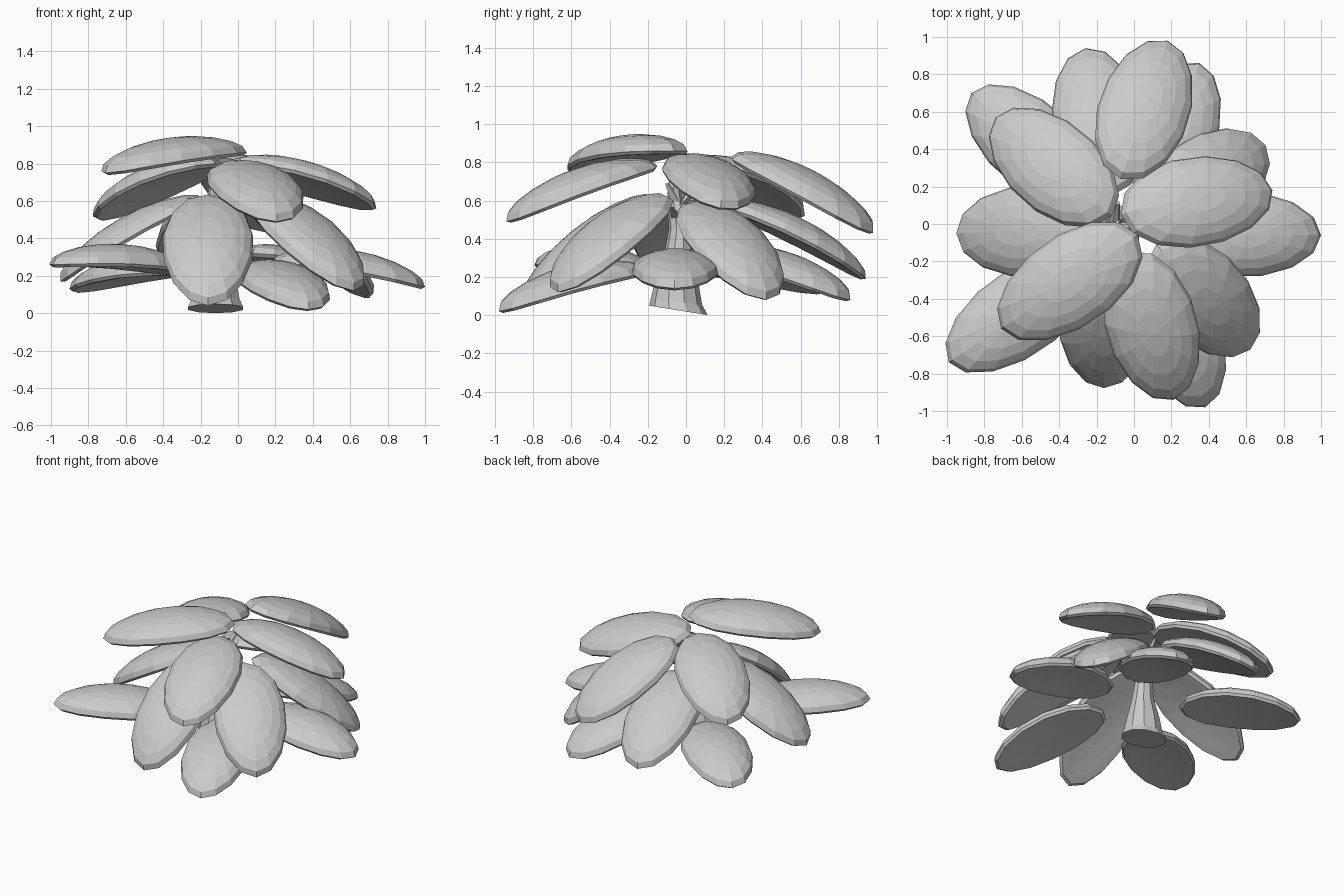
import bpy, bmesh
from mathutils import Vector, Matrix

if "Cube" in bpy.data.objects:
    bpy.data.objects.remove(bpy.data.objects["Cube"])


def finish(bm, name):
    bmesh.ops.recalc_face_normals(bm, faces=bm.faces)
    me = bpy.data.meshes.new(name)
    bm.to_mesh(me)
    bm.free()
    ob = bpy.data.objects.new(name, me)
    bpy.context.collection.objects.link(ob)
    return ob


def leaf(name, base, tip, half_w=0.245, arch=0.05, roll=0.0):
    """Plump oval leaf: domed top, blunt rim, nearly flat underside, arched from base to tip."""
    base, tip = Vector(base), Vector(tip)
    along = (tip - base).normalized()
    side = along.cross(Vector((0, 0, 1))).normalized()
    side = Matrix.Rotation(roll, 3, along) @ side
    up = side.cross(along)
    mid, half_l = (base + tip) / 2, (tip - base).length / 2
    bm = bmesh.new()
    bmesh.ops.create_uvsphere(bm, u_segments=14, v_segments=10, radius=1)
    for v in bm.verts:
        s, n, t = v.co.x, v.co.z, v.co.y
        w = s * half_w * (1 - 0.05 * t)
        dome = 0.085 * n ** 0.8 if n > 0 else -0.03 * (-n) ** 0.4
        h = dome + arch * (1 - t * t) - 0.025 * s * s
        v.co = mid + along * t * half_l + side * w + up * h
    return finish(bm, name)


def tube(name, rings, sides=10):
    """Tapered tube through (x, y, z, radius, y_tilt) level rings."""
    bm = bmesh.new()
    loops = []
    for x, y, z, r, tilt in rings:
        m = Matrix.Translation((x, y, z)) @ Matrix.Rotation(tilt, 4, 'X')
        loops.append(bmesh.ops.create_circle(bm, segments=sides, radius=r, matrix=m)['verts'])
    for a, b in zip(loops, loops[1:]):
        for k in range(sides):
            j = (k + 1) % sides
            bm.faces.new((a[k], a[j], b[j], b[k]))
    bm.faces.new(loops[0])
    bm.faces.new(loops[-1])
    return finish(bm, name)


# Flared stem with a slanted foot, tapering to a spike
tube("stem", [(-0.12, -0.04, 0.025, 0.155, -0.16), (-0.12, -0.05, 0.07, 0.135, -0.12),
              (-0.12, -0.05, 0.17, 0.115, 0), (-0.11, -0.04, 0.3, 0.08, 0),
              (-0.11, -0.03, 0.45, 0.06, 0), (-0.12, -0.05, 0.6, 0.05, 0),
              (-0.14, -0.08, 0.70, 0.01, 0)])

# Three whorls of five leaves: base, tip, roll
upper = [((-0.07, 0.24, 0.83), (0.18, 0.98, 0.43), 0),
         ((-0.12, 0.04, 0.80), (-0.74, 0.57, 0.50), 0),
         ((-0.07, 0.05, 0.79), (0.74, 0.18, 0.56), -0.18),
         ((0.02, -0.06, 0.86), (-0.71, -0.56, 0.75), 0),
         ((-0.02, -0.15, 0.78), (0.21, -0.94, 0.49), 0)]
middle = [((0.08, 0.04, 0.58), (0.70, 0.42, 0.08), 0),
          ((0.12, -0.11, 0.62), (0.62, -0.67, 0.12), 0),
          ((-0.16, -0.17, 0.62), (-0.16, -0.87, 0.04), 0),
          ((-0.12, 0.15, 0.58), (-0.26, 0.94, 0.19), 0),
          ((-0.18, -0.03, 0.61), (-0.95, -0.05, 0.17), 0)]
lower = [((-0.25, 0.17, 0.22), (-0.87, 0.70, 0.12), 0),
         ((0.08, 0.13, 0.32), (0.35, 0.86, 0.08), 0),
         ((0.10, -0.20, 0.23), (0.38, -0.98, 0.02), 0),
         ((-0.27, -0.24, 0.21), (-0.99, -0.74, 0.26), 0),
         ((0.18, -0.05, 0.27), (1.0, -0.06, 0.14), 0)]

for tier, leaves in (("upper", upper), ("middle", middle), ("lower", lower)):
    for i, (b, t, roll) in enumerate(leaves):
        leaf(f"{tier}_leaf_{i + 1}", b, t, 0.23 if tier == "lower" else 0.245, roll=roll)

# Short twigs from the stem top toward the middle and upper leaves
for i, (b, t, roll) in enumerate(upper + middle):
    z = 0.58 if i < 5 else 0.5
    start = Vector((-0.11, -0.04, z))
    end = start.lerp(Vector(b), 0.55)
    tube(f"twig_{i + 1}", [(*start, 0.04, 0), (*end, 0.012, 0)], 5)
